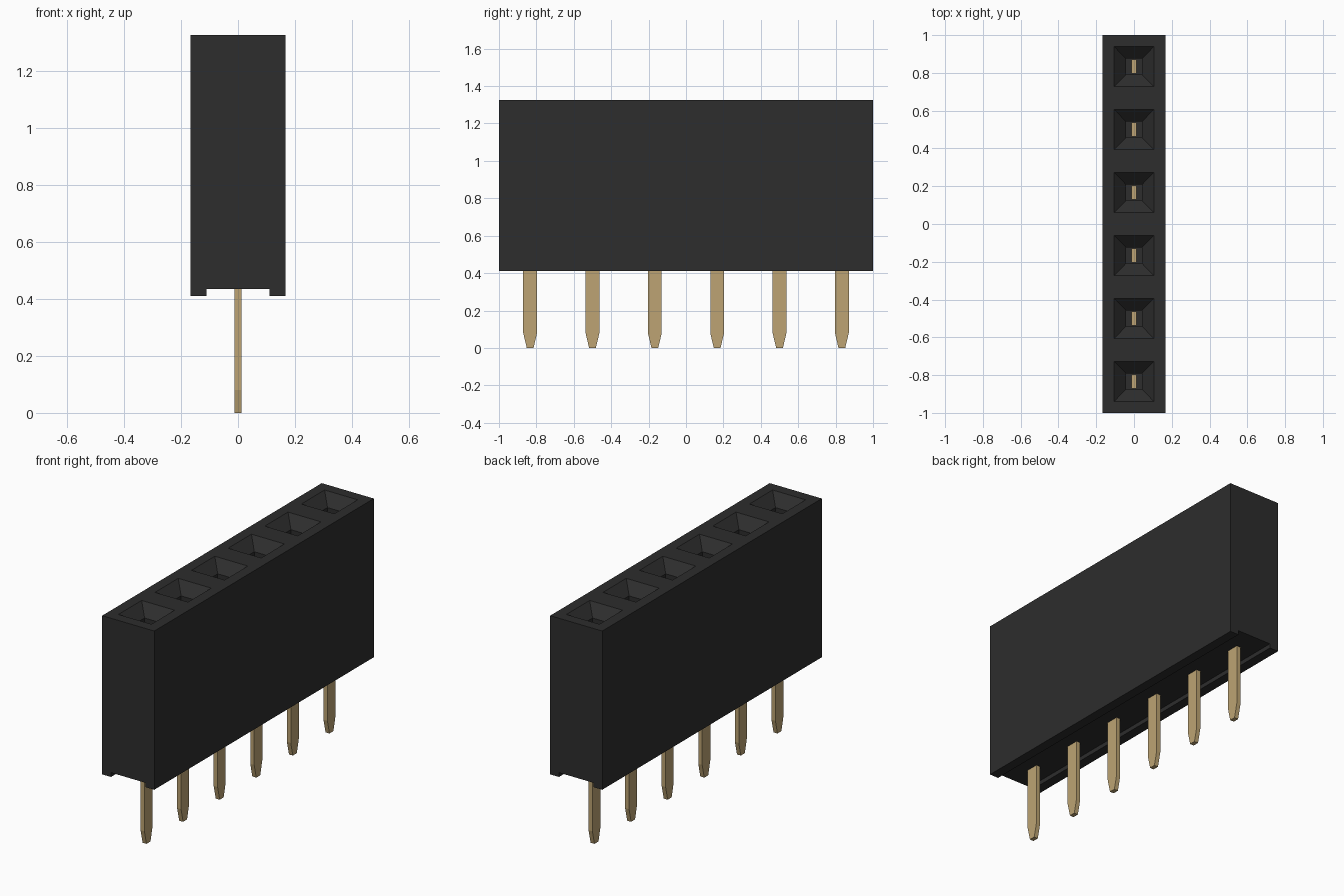
import bpy
import bmesh

cube = bpy.data.objects.get("Cube")
if cube:
    bpy.data.objects.remove(cube, do_unlink=True)

COUNT = 6
PITCH = 2.0 / COUNT
HALF_W, BOTTOM, TOP = 0.166, 0.41, 1.325


def material(name, rgb, roughness):
    mat = bpy.data.materials.new(name)
    mat.use_nodes = True
    mat.diffuse_color = (*rgb, 1)
    shader = mat.node_tree.nodes["Principled BSDF"]
    shader.inputs["Base Color"].default_value = (*rgb, 1)
    shader.inputs["Roughness"].default_value = roughness
    return mat


def finish(bm, name, mat):
    bmesh.ops.recalc_face_normals(bm, faces=bm.faces)
    mesh = bpy.data.meshes.new(name)
    bm.to_mesh(mesh)
    bm.free()
    mesh.materials.append(mat)
    obj = bpy.data.objects.new(name, mesh)
    bpy.context.collection.objects.link(obj)
    return obj


def sink(bm, face, depth, half):
    """Extrude a square face downward and resize it to the given half width."""
    centre = face.calc_center_median()
    new = bmesh.ops.extrude_discrete_faces(bm, faces=[face])["faces"][0]
    for v in new.verts:
        v.co.x = centre.x + (half if v.co.x > centre.x else -half)
        v.co.y = centre.y + (half if v.co.y > centre.y else -half)
        v.co.z -= depth
    return new


black = material("black plastic", (0.026, 0.026, 0.026), 0.6)
brass = material("pale gold metal", (0.51, 0.372, 0.172), 0.4)

# Housing: channelled cross-section swept along y, one section per socket
profile = [(-HALF_W, BOTTOM), (-0.11, BOTTOM), (-0.11, 0.435), (0.11, 0.435),
           (0.11, BOTTOM), (HALF_W, BOTTOM), (HALF_W, TOP), (-HALF_W, TOP)]
bm = bmesh.new()
rings = [[bm.verts.new((x, -1 + i * PITCH, z)) for x, z in profile]
         for i in range(COUNT + 1)]
tops = []
n = len(profile)
for a, b in zip(rings, rings[1:]):
    for j in range(n):
        k = (j + 1) % n
        face = bm.faces.new((a[j], a[k], b[k], b[j]))
        if j == 6:
            tops.append(face)
bm.faces.new(rings[0])
bm.faces.new(rings[-1])
bmesh.ops.recalc_face_normals(bm, faces=bm.faces)

# Sockets: square opening, funnel, then a straight shaft
bmesh.ops.inset_individual(bm, faces=tops, thickness=0.086)
for face in tops:
    floor = sink(bm, face, 0.06, 0.042)
    sink(bm, floor, 0.72, 0.042)
finish(bm, "housing", black)

# Pins: flat blades with tips tapered along y
outline = [(-0.018, 0), (0.018, 0), (0.037, 0.08), (0.037, 0.62),
           (-0.037, 0.62), (-0.037, 0.08)]
for i in range(COUNT):
    y0 = -1 + (i + 0.5) * PITCH
    bm = bmesh.new()
    blade = bm.faces.new([bm.verts.new((-0.0125, y0 + y, z)) for y, z in outline])
    side = bmesh.ops.extrude_face_region(bm, geom=[blade], use_keep_orig=True)
    for v in side["geom"]:
        if isinstance(v, bmesh.types.BMVert):
            v.co.x = 0.0125
    finish(bm, f"pin_{i + 1}", brass)
